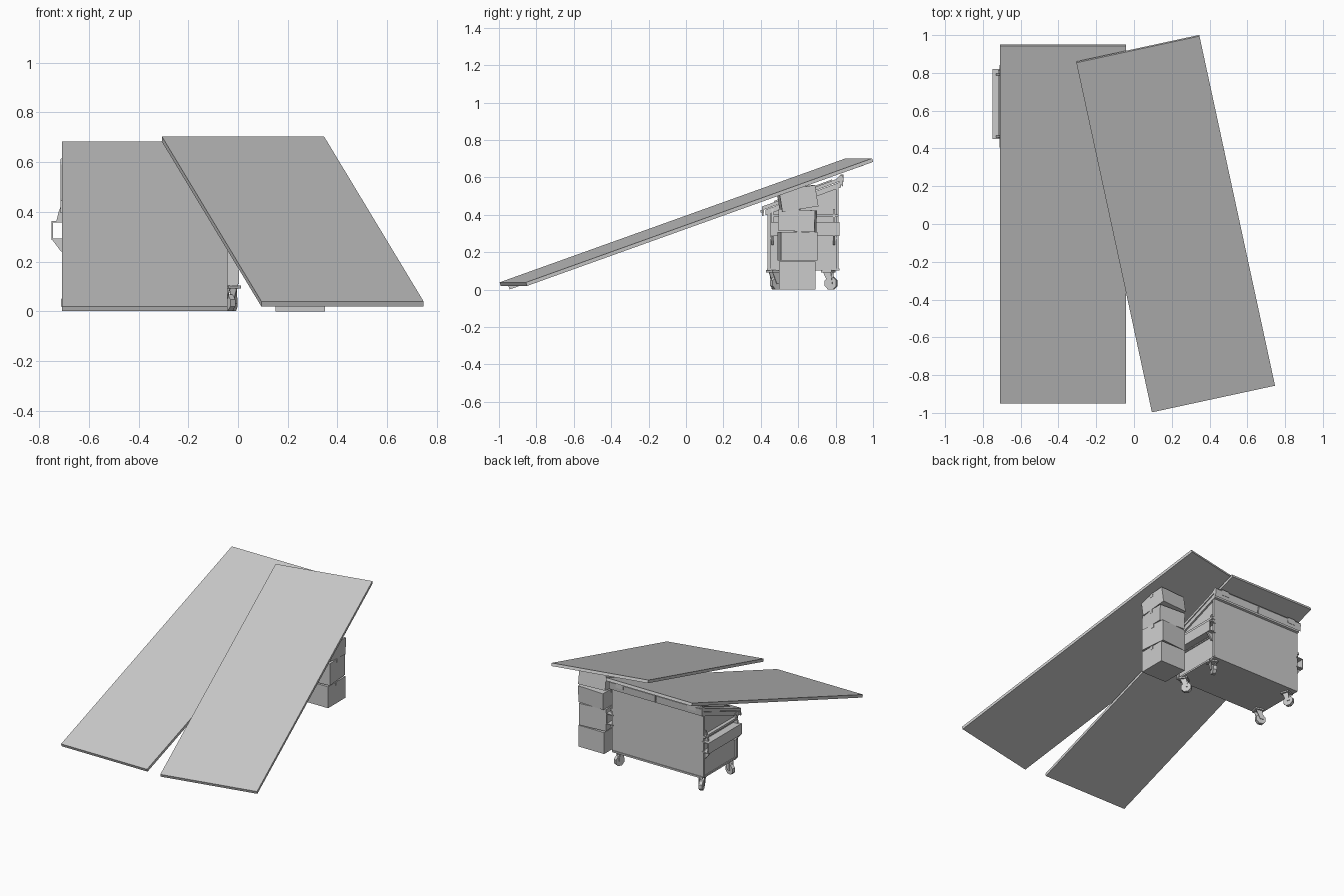
import bpy
import bmesh
from math import radians, cos, sin, pi
from mathutils import Matrix, Vector

cube = bpy.data.objects.get("Cube")
if cube:
    bpy.data.objects.remove(cube, do_unlink=True)

grey = bpy.data.materials.new("plain_grey")
grey.use_nodes = True
grey.diffuse_color = (0.6, 0.6, 0.6, 1)
grey.node_tree.nodes["Principled BSDF"].inputs["Base Color"].default_value = (0.6, 0.6, 0.6, 1)


def finish(name, bm, matrix=None):
    bmesh.ops.recalc_face_normals(bm, faces=bm.faces)
    mesh = bpy.data.meshes.new(name)
    bm.to_mesh(mesh)
    bm.free()
    mesh.materials.append(grey)
    ob = bpy.data.objects.new(name, mesh)
    if matrix:
        ob.matrix_world = matrix
    bpy.context.collection.objects.link(ob)
    return ob


def box(name, center, size, matrix=None):
    bm = bmesh.new()
    bmesh.ops.create_cube(bm, size=1)
    bmesh.ops.scale(bm, vec=size, verts=bm.verts)
    bmesh.ops.translate(bm, vec=center, verts=bm.verts)
    return finish(name, bm, matrix)


def prism(name, points, a, b, axis="X", matrix=None):
    """Extrude a (y, z) outline along x, or an (x, z) outline along y."""
    bm = bmesh.new()

    def place(p, t):
        return (t, p[0], p[1]) if axis == "X" else (p[0], t, p[1])

    face = bm.faces.new([bm.verts.new(place(p, a)) for p in points])
    out = bmesh.ops.extrude_face_region(bm, geom=[face])
    verts = [v for v in out["geom"] if isinstance(v, bmesh.types.BMVert)]
    bmesh.ops.translate(bm, vec=Vector(place((0, 0), b - a)), verts=verts)
    return finish(name, bm, matrix)


def turned(loc, x=0, y=0, z=0):
    return (Matrix.Translation(loc) @ Matrix.Rotation(radians(z), 4, "Z")
            @ Matrix.Rotation(radians(y), 4, "Y") @ Matrix.Rotation(radians(x), 4, "X"))


# Leaning boards
board = (0.667, 2.006, 0.02)
box("left_board", (0, 0, 0), board, turned((-0.375, 0, 0.342), x=19.3))
box("right_board", (0, 0, 0), board, turned((0.22, 0.002, 0.361), x=19.3, z=12.2))

# Bin body with sloping top
MID, HALF = -0.352, 0.345
FRONT, BACK = 0.437, 0.815
LOW, HIGH = 0.41, 0.55
body = [(FRONT, 0.105), (BACK, 0.105), (BACK, HIGH), (FRONT, LOW)]
prism("bin_body", body, MID - HALF, MID + HALF)
box("bin_floor_lip", (MID, (FRONT + BACK) / 2, 0.108), (2 * HALF + 0.012, BACK - FRONT + 0.01, 0.012))


def slope(y, lift=0.0):
    return (y, LOW + (HIGH - LOW) * (y - FRONT) / (BACK - FRONT) + lift)


def sloped(name, y0, y1, low, high, x0, x1):
    return prism(name, [slope(y0, low), slope(y1, low), slope(y1, high), slope(y0, high)], x0, x1)


# Rim around the opening
sloped("bin_rim", 0.425, 0.828, -0.008, 0.022, MID - HALF - 0.012, MID + HALF + 0.012)

# Two lid halves with a drooping front lip and a raised back edge
lid = [(0.405, 0.395), (0.414, 0.395), (0.418, 0.428), slope(0.82, 0.026),
       (0.838, 0.55), (0.842, 0.60), (0.825, 0.612), slope(0.80, 0.045), slope(0.44, 0.045), (0.407, 0.445)]
for side in (-1, 1):
    a, b = MID + side * 0.004, MID + side * (HALF + 0.016)
    prism("lid_half", lid, a, b)
    sloped("lid_raised_panel", 0.47, 0.78, 0.04, 0.052, MID + side * 0.03, MID + side * 0.32)
    box("lid_hinge", (MID + side * 0.28, 0.834, 0.595), (0.06, 0.016, 0.04))
    box("lid_handle", (MID + side * 0.18, 0.403, 0.42), (0.09, 0.012, 0.014))

# Hinge rod
bm = bmesh.new()
bmesh.ops.create_cone(bm, segments=8, radius1=0.009, radius2=0.009, depth=2 * HALF + 0.03, cap_ends=True)
finish("hinge_rod", bm, turned((MID, 0.832, 0.605), y=90))

# Side fittings: corner ribs, hollow lifting pocket and its gussets
for side in (-1, 1):
    wall = MID + side * HALF
    for y in (FRONT + 0.007, BACK - 0.007):
        top = slope(y)[1]
        box("corner_rib", (wall + side * 0.005, y, (0.11 + top) / 2), (0.012, 0.014, top - 0.11))
    box("side_seam", (wall + side * 0.003, 0.626, 0.275), (0.006, 0.36, 0.008))
    outer = wall + side * 0.052
    box("pocket_outer_plate", (outer - side * 0.003, 0.636, 0.325), (0.006, 0.37, 0.075))
    for z in (0.29, 0.36):
        box("pocket_flange", (wall + side * 0.026, 0.636, z), (0.052, 0.37, 0.006))
    box("side_rail", (wall + side * 0.012, 0.636, 0.395), (0.024, 0.36, 0.014))
    for y in (0.457, 0.785):
        upper = [(wall, 0.36), (wall + side * 0.034, 0.36), (wall + side * 0.028, 0.385),
                 (wall + side * 0.014, 0.43), (wall, 0.43)]
        lower = [(wall, 0.29), (outer, 0.29), (wall + side * 0.014, 0.24), (wall, 0.24)]
        prism("upper_gusset", upper, y, y + 0.012, "Y")
        prism("lower_gusset", lower, y, y + 0.012, "Y")


# Swivel casters
def caster(x, y, turn):
    place = turned((x, y, 0), z=turn)
    box("caster_plate", (0, 0, 0.098), (0.06, 0.06, 0.012), place)
    for s in (-1, 1):
        fork = [(-0.022, 0.094), (0.022, 0.094), (0.03, 0.03), (0.008, 0.03)]
        prism("caster_fork", fork, s * 0.015, s * 0.019, "X", place)
    r = 0.036
    ring = [(0.017 + r * cos(i * pi / 4 + pi / 8), 0.034 + r * sin(i * pi / 4 + pi / 8)) for i in range(8)]
    prism("caster_wheel", ring, -0.012, 0.012, "X", place)


caster(-0.03, 0.47, 35)
caster(-0.66, 0.47, 75)
caster(-0.03, 0.76, -20)
caster(-0.66, 0.76, 20)

# Stack of cartons with tape over the edges
stack = [(0.0, 0.15, 0, 0), (0.157, 0.152, 0, 5), (0.312, 0.115, -2, -3), (0.43, 0.115, 9, 4)]
for base, height, tilt, turn in stack:
    place = turned((0.25, 0.596, base + height / 2), x=tilt, z=turn)
    box("carton", (0, 0, 0), (0.2, 0.195, height), place)
    box("carton_top_tape", (0, 0, height / 2), (0.204, 0.024, 0.004), place)
    for s in (-1, 1):
        box("carton_side_tape", (s * 0.1, 0, height / 2 - 0.012), (0.004, 0.024, 0.024), place)
